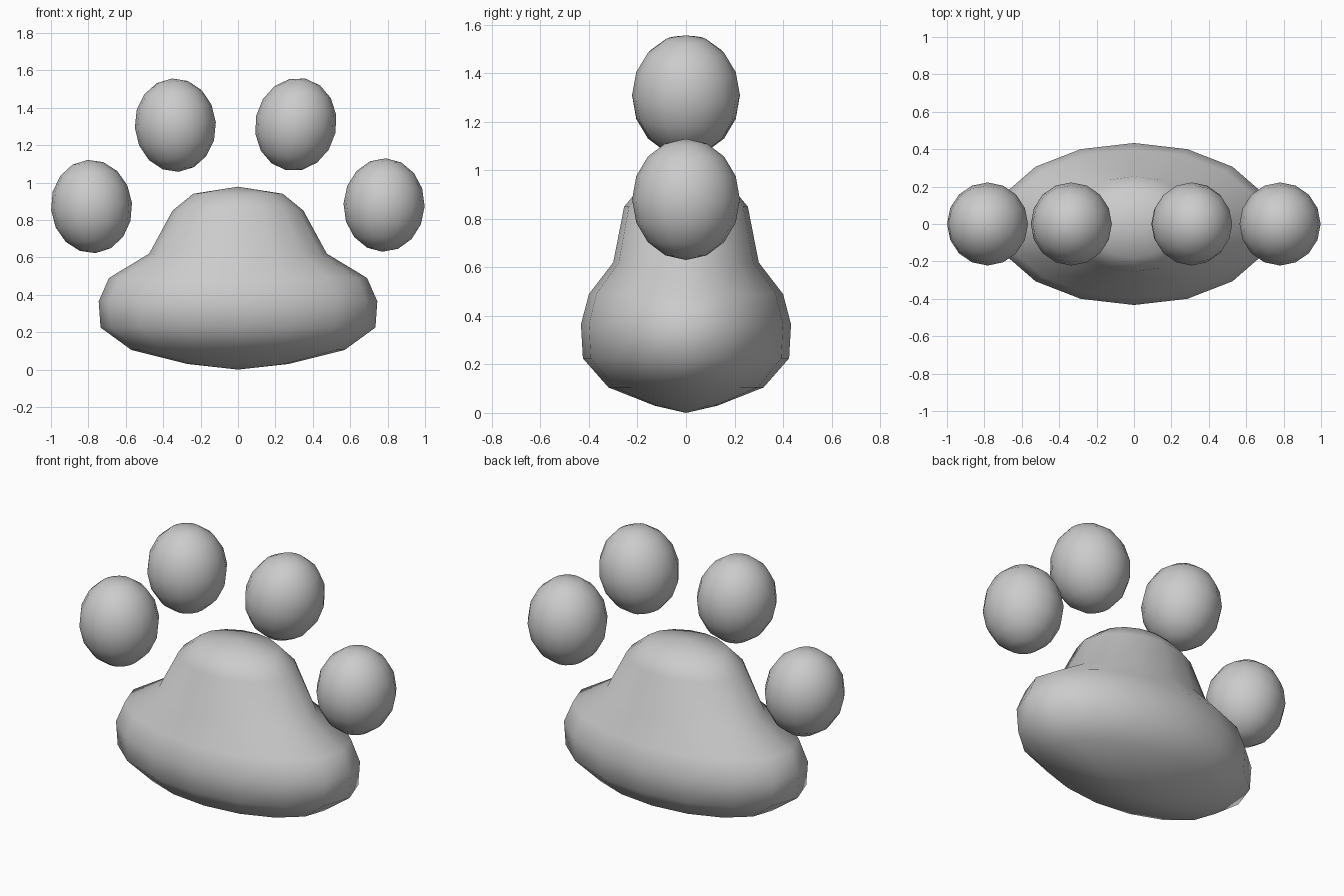
import bpy, bmesh, math
from mathutils import Matrix

cube = bpy.data.objects.get("Cube")
if cube:
    bpy.data.objects.remove(cube, do_unlink=True)

grey = bpy.data.materials.new("soft grey")
grey.use_nodes = True
colour = (0.6, 0.6, 0.6, 1)
grey.diffuse_color = colour
grey.node_tree.nodes["Principled BSDF"].inputs["Base Color"].default_value = colour

SIDES = 16


def finish(name, bm):
    bmesh.ops.recalc_face_normals(bm, faces=bm.faces)
    for face in bm.faces:
        face.smooth = True
    mesh = bpy.data.meshes.new(name)
    bm.to_mesh(mesh)
    bm.free()
    mesh.materials.append(grey)
    obj = bpy.data.objects.new(name, mesh)
    bpy.context.collection.objects.link(obj)
    return obj


def main_pad():
    # Elliptical rings: half width, half depth, height
    rings = [(0.27, 0.13, 0.03), (0.57, 0.32, 0.105), (0.735, 0.425, 0.225),
             (0.745, 0.433, 0.365), (0.69, 0.40, 0.49), (0.475, 0.30, 0.62),
             (0.35, 0.255, 0.85), (0.24, 0.18, 0.94)]
    bm = bmesh.new()
    loops = []
    for rx, ry, z in rings:
        angles = [math.tau * i / SIDES for i in range(SIDES)]
        loops.append([bm.verts.new((rx * math.cos(a), ry * math.sin(a), z)) for a in angles])
    bottom, top = bm.verts.new((0, 0, 0)), bm.verts.new((0, 0, 0.978))
    for i in range(SIDES):
        j = (i + 1) % SIDES
        for low, high in zip(loops, loops[1:]):
            bm.faces.new((low[i], low[j], high[j], high[i]))
        bm.faces.new((bottom, loops[0][j], loops[0][i]))
        bm.faces.new((top, loops[-1][i], loops[-1][j]))
    finish("main_pad", bm)


def toe_pad(name, x, z, lean):
    bm = bmesh.new()
    bmesh.ops.create_uvsphere(bm, u_segments=SIDES, v_segments=8, radius=1,
                              matrix=Matrix.Diagonal((0.217, 0.222, 0.25, 1)))
    obj = finish(name, bm)
    obj.location = (x, 0, z)
    obj.rotation_euler.y = math.radians(lean)


main_pad()
toe_pad("right_outer_toe", -0.783, 0.872, -5)
toe_pad("right_inner_toe", -0.335, 1.307, -4)
toe_pad("left_inner_toe", 0.309, 1.311, 12)
toe_pad("left_outer_toe", 0.781, 0.88, 2)
